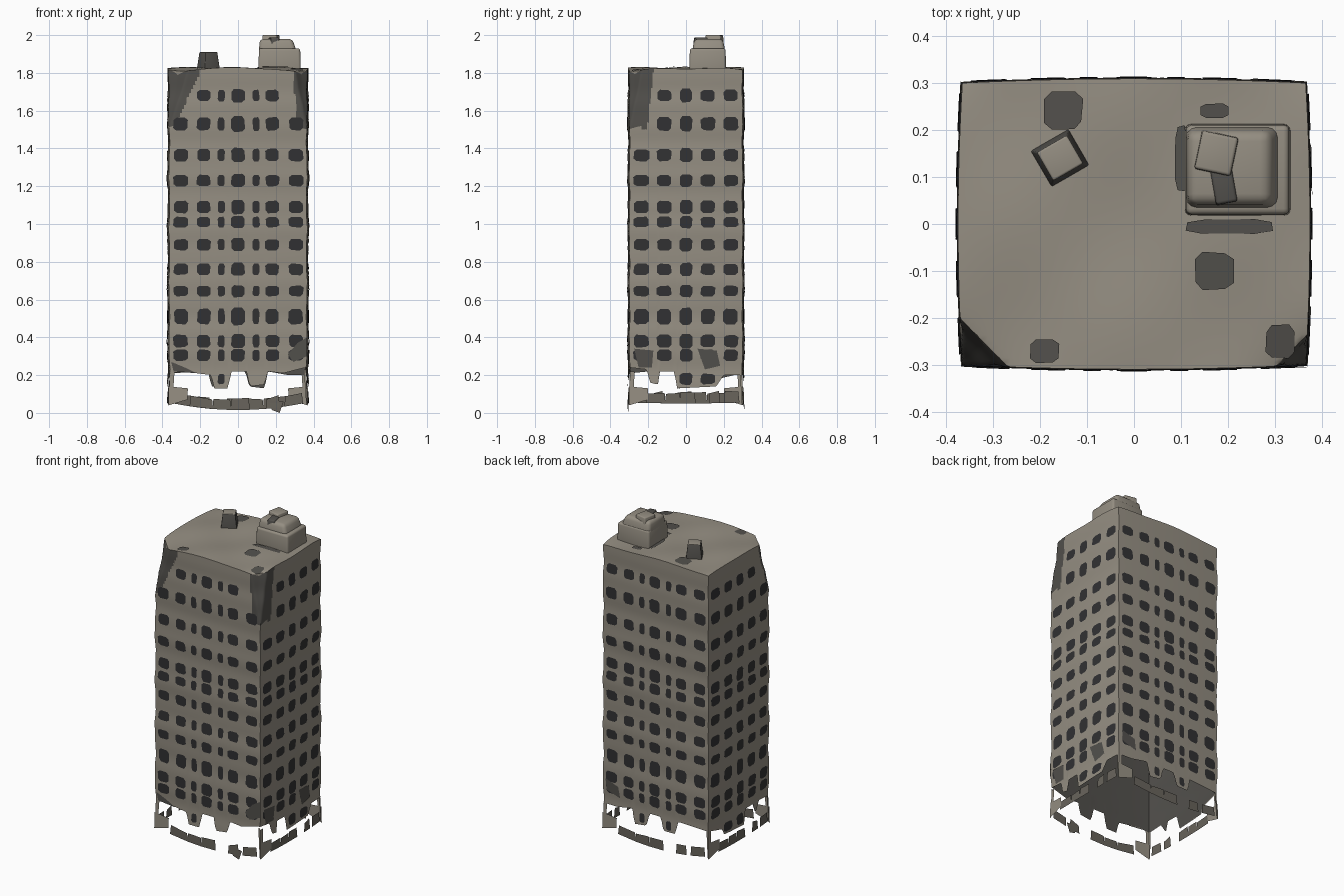
import bpy
import bmesh
import math
import random
from mathutils import Matrix, Vector

random.seed(4)
cube = bpy.data.objects.get("Cube")
if cube:
    bpy.data.objects.remove(cube, do_unlink=True)

HALF_X, HALF_Y = 0.364, 0.299
FRONT, RIGHT, BACK, LEFT = range(4)


def material(name, color):
    mat = bpy.data.materials.new(name)
    mat.use_nodes = True
    mat.diffuse_color = (*color, 1)
    bsdf = mat.node_tree.nodes["Principled BSDF"]
    bsdf.inputs["Base Color"].default_value = (*color, 1)
    bsdf.inputs["Roughness"].default_value = 0.9
    return mat


CONCRETE = material("weathered concrete", (0.3, 0.272, 0.224))
GLASS = material("dark window", (0.031, 0.031, 0.033))
SOOT = material("soot grey", (0.085, 0.081, 0.073))
RUBBLE = material("dusty rubble", (0.14, 0.128, 0.107))


def finish(name, bm, mats, smooth=True):
    mesh = bpy.data.meshes.new(name)
    bm.to_mesh(mesh)
    bm.free()
    for mat in mats:
        mesh.materials.append(mat)
    obj = bpy.data.objects.new(name, mesh)
    bpy.context.collection.objects.link(obj)
    if smooth:
        bpy.ops.object.select_all(action="DESELECT")
        obj.select_set(True)
        bpy.context.view_layer.objects.active = obj
        bpy.ops.object.shade_smooth_by_angle(angle=math.radians(40))
    return obj


def corner_cut(a, b, z):
    """How far the broken front corners are pushed in at this spot."""
    if b > 0 or z < 1.5:
        return 0
    size = (0.1 if a < 0 else 0.065) * (z - 1.5) / 0.32
    inset = (1 - abs(a)) * HALF_X + (1 - abs(b)) * HALF_Y
    return max(0, size - inset) / 2


def scorched(a, b, z):
    """True where soot covers the upper front corners."""
    if b > 0 or z < 1.5:
        return False
    dx, dy = (1 - abs(a)) * HALF_X, (1 - abs(b)) * HALF_Y
    if a < 0:
        return dx / 0.17 + dy / 0.12 < (z - 1.45) / 0.37
    return dx / 0.075 + dy / 0.13 < 0.75 + (z - 1.5) * 0.8


def plan(a, b, z, grow=1.0):
    """Gently bulging floor plan with cut front corners; a, b run from -1 to 1."""
    k = grow * (1 + 0.006 * math.sin(21 * z) + 0.003 * math.sin(47 * z))
    cut = corner_cut(a, b, z)
    x = a * (HALF_X + 0.009 * (1 - b * b)) - math.copysign(cut, a)
    y = b * (HALF_Y + 0.009 * (1 - a * a)) + cut
    return Vector((x * k, y * k, z))


def roof_height(a, b):
    droop = 0.035 if b < 0 else 0.012
    return 1.825 - droop * abs(a * b) ** 4 - 0.006 * math.sin(5 * a + 2) * math.cos(4 * b)


def side_ab(side, t):
    return [(t, -1), (1, t), (-t, 1), (-1, -t)][side]


def half(side):
    return HALF_X if side in (FRONT, BACK) else HALF_Y


# Torn lower edge of each wall, as (distance along wall, height)
TORN = {
    FRONT: [(-.36, .21), (-.3, .22), (-.14, .2), (-.13, .13), (-.05, .13), (-.04, .22),
            (.05, .22), (.06, .14), (.14, .15), (.16, .22), (.24, .21), (.36, .24)],
    RIGHT: [(-.3, .24), (-.21, .23), (-.19, .16), (-.15, .15), (-.14, .22), (-.06, .22),
            (-.05, .13), (.16, .14), (.2, .2), (.3, .2)],
    BACK: [(-.36, .2), (-.27, .2), (-.16, .22), (-.14, .13), (-.06, .14),
           (-.04, .22), (.04, .22), (.06, .14), (.14, .14), (.16, .22), (.36, .21)],
    LEFT: [(-.3, .21), (-.17, .18), (-.15, .14), (.04, .13), (.06, .22),
           (.14, .22), (.16, .16), (.2, .22), (.3, .21)],
}


def torn_edge(side, u):
    pts = TORN[side]
    for (u0, z0), (u1, z1) in zip(pts, pts[1:]):
        if u <= u1:
            return z0 + (z1 - z0) * max(0, (u - u0) / (u1 - u0))
    return pts[-1][1]


COLS = 64


def wall_ring(bm, rows, grow, top):
    """Four wall sheets rising from the torn edge; broken corners are sooty."""
    for side in range(4):
        grid = []
        for i in range(COLS + 1):
            t = 2 * i / COLS - 1
            a, b = side_ab(side, t)
            low, high = torn_edge(side, t * half(side)), top(a, b)
            column = []
            for j in range(rows + 1):
                z = low + (high - low) * j / rows
                column.append((bm.verts.new(plan(a, b, z, grow)), scorched(a, b, z)))
            grid.append(column)
        for c0, c1 in zip(grid, grid[1:]):
            for j in range(rows):
                ring = (c0[j], c1[j], c1[j + 1], c0[j + 1])
                face = bm.faces.new([v for v, sooty in ring])
                face.material_index = int(sum(sooty for v, sooty in ring) > 2)


# Outer walls
bm = bmesh.new()
wall_ring(bm, 80, 1, roof_height)
bmesh.ops.remove_doubles(bm, verts=bm.verts, dist=0.0005)
finish("tower_walls", bm, [CONCRETE, SOOT])

# Uneven roof
bm = bmesh.new()
bmesh.ops.create_grid(bm, x_segments=COLS, y_segments=COLS, size=1)
for v in bm.verts:
    a, b = v.co.x, v.co.y
    v.co = plan(a, b, roof_height(a, b))
finish("roof", bm, [CONCRETE])

# Dark lining of the hollow under the building
bm = bmesh.new()
wall_ring(bm, 20, 0.99, lambda a, b: 0.75)
finish("hollow_lining", bm, [SOOT])


def wall_patch(bm, side, pts, grow):
    """One flat polygon lying on a wall."""
    verts = []
    for u, z in pts:
        a, b = side_ab(side, u / half(side))
        verts.append(bm.verts.new(plan(a, b, z, grow)))
    bm.faces.new(verts)


def rounded(cx, cy, w, h):
    """Eight-sided outline with slightly uneven corners."""
    pts = []
    for sx, sy, flip in ((1, -1, 0), (1, 1, 1), (-1, 1, 0), (-1, -1, 1)):
        corner = [(0.6, 1), (1, 0.6)]
        for px, py in (corner[::-1] if flip else corner):
            wob = random.uniform(0.94, 1.06)
            pts.append((cx + sx * px * w / 2 * wob, cy + sy * py * h / 2 * wob))
    return pts


# Windows: storeys as (height, size), columns as (position, width)
STOREYS = [(1.68, .06), (1.53, .07), (1.365, .065), (1.23, .06), (1.09, .065), (1.01, .055),
           (.89, .06), (.76, .06), (.645, .055), (.51, .08), (.38, .065), (.305, .06), (.18, .055)]
LONG = [(-.3, .075), (-.18, .07), (-.088, .036), (0, .07), (.095, .036), (.18, .07), (.305, .075)]
SHORT = [(-.235, .08), (-.115, .075), (0, .065), (.115, .075), (.235, .075)]
bm = bmesh.new()
for side in range(4):
    for u, w in (LONG if half(side) == HALF_X else SHORT):
        for z, h in STOREYS:
            sooty = scorched(*side_ab(side, u / half(side)), z)
            if sooty or z - h / 2 < torn_edge(side, u) + 0.01:
                continue
            tall = 1.15 if u == 0 else 1
            wall_patch(bm, side, rounded(u, z, w, h * tall), 1.007)
finish("windows", bm, [GLASS], False)

# Crumpled stains near the foot
bm = bmesh.new()
for side, pts in (
    (FRONT, [(.26, .31), (.29, .27), (.36, .3), (.36, .4), (.31, .37)]),
    (FRONT, [(-.35, .27), (-.34, .22), (-.22, .21), (-.28, .24)]),
    (RIGHT, [(-.27, .34), (-.25, .24), (-.18, .24), (-.17, .33)]),
    (RIGHT, [(.06, .34), (.1, .23), (.18, .25), (.16, .33)]),
    (BACK, [(-.34, .36), (-.33, .29), (-.24, .26), (-.25, .33)]),
):
    wall_patch(bm, side, pts, 1.012)
finish("foot_stains", bm, [SOOT], False)

# Soot spots on the roof
bm = bmesh.new()
for x, y, w, h in ((-.15, .24, .08, .08), (.2, -.005, .18, .03), (.17, -.1, .08, .08),
                   (-.19, -.27, .06, .05), (.17, .24, .06, .03), (.1, .14, .025, .14),
                   (.31, -.25, .06, .07)):
    bm.faces.new([bm.verts.new((px, py, roof_height(px / HALF_X, py / HALF_Y) + 0.004))
                  for px, py in rounded(x, y, w, h)])
finish("roof_soot_spots", bm, [SOOT], False)

# Broken wall pieces still standing at the corners
bm = bmesh.new()
for side in range(4):
    e = half(side)
    wall_patch(bm, side, [(-e, .22), (-e, .04), (-e + .02, .06), (-e + .025, .22)], 1)
    wall_patch(bm, side, [(-e, .14), (-e, .04), (-e + .1, .07), (-e + .1, .13)], 1.005)
    wall_patch(bm, side, [(e - .012, .23), (e - .006, .05), (e, .04), (e, .23)], 1)
finish("corner_remnants", bm, [CONCRETE], False)

# Sagging band of rubble plates around the foot
bm = bmesh.new()
for side in range(4):
    e = half(side)
    drop = 0.04 if e == HALF_X else 0.005
    for t0, t1 in ((-.7, -.36), (-.37, -.1), (-.11, .17), (.4, .6), (.67, .94)):
        lows = [0.055 - drop * (1 - t * t) for t in (t0, t1)]
        tops = [z + random.uniform(0.05, 0.065) for z in lows]
        wall_patch(bm, side, [(t0 * e, lows[0]), (t1 * e, lows[1]),
                              (t1 * e - .005, tops[1]), (t0 * e + .005, tops[0])], 1)
wall_patch(bm, FRONT, [(.15, .07), (.18, .015), (.22, 0), (.24, .06)], 1)
finish("foot_rubble_band", bm, [RUBBLE], False)


def block(name, center, size, top_scale, lean, turn, mats, bevel):
    """Tapered, leaning roof block; a second material covers its top."""
    bm = bmesh.new()
    bmesh.ops.create_cube(bm, size=1, matrix=Matrix.Translation((0, 0, 0.5)))
    for v in bm.verts:
        if v.co.z > 0.5:
            v.co.x = v.co.x * top_scale + lean
            v.co.y *= top_scale
    bmesh.ops.scale(bm, vec=size, verts=bm.verts)
    bmesh.ops.rotate(bm, matrix=Matrix.Rotation(math.radians(turn), 3, "Z"), verts=bm.verts)
    bmesh.ops.translate(bm, vec=center, verts=bm.verts)
    bmesh.ops.bevel(bm, geom=bm.edges[:], offset=bevel, segments=3, affect="EDGES", profile=0.5)
    bm.normal_update()
    for f in bm.faces:
        f.material_index = int(len(mats) > 1 and f.normal.z > 0.6)
    finish(name, bm, mats)


# Roof structures
block("penthouse_base", (.22, .115, 1.79), (.225, .195, .14), .97, 0, 0, [CONCRETE], .012)
block("penthouse_upper", (.212, .12, 1.9), (.205, .18, .08), .84, -.05, 0, [CONCRETE], .02)
block("penthouse_stack", (.175, .15, 1.93), (.085, .09, .07), .9, 0, -12, [CONCRETE], .006)
block("penthouse_hollow", (.19, .085, 1.93), (.05, .09, .057), .9, 0, 10, [SOOT], .006)
block("chimney", (-.157, .14, 1.79), (.1, .095, .12), .72, 0, 30, [SOOT, CONCRETE], .004)
